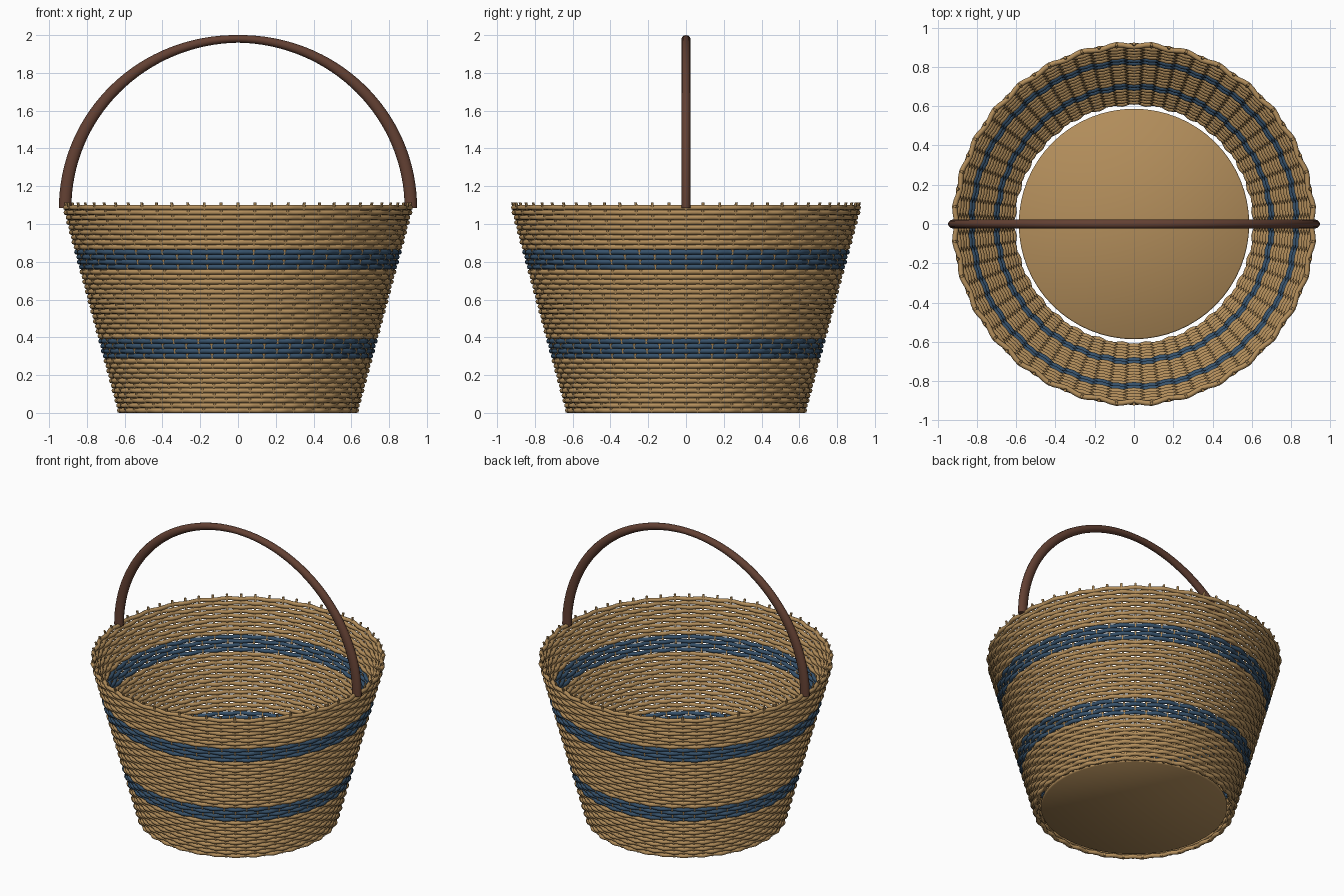
import bpy, bmesh
from math import sin, cos, pi, tau
from mathutils import Vector

if "Cube" in bpy.data.objects:
    bpy.data.objects.remove(bpy.data.objects["Cube"])

ROWS, WAVES, HEIGHT = 42, 32, 1.10
PITCH = HEIGHT / ROWS
STRAND, SWAY = 0.0135, 0.007


def material(name, rgb):
    m = bpy.data.materials.new(name)
    m.use_nodes = True
    m.diffuse_color = (*rgb, 1)
    m.node_tree.nodes["Principled BSDF"].inputs["Base Color"].default_value = (*rgb, 1)
    return m


straw = material("straw", (0.45, 0.27, 0.105))
blue = material("dyed blue", (0.038, 0.085, 0.15))
wood = material("brown wood", (0.125, 0.052, 0.033))


def wall_radius(z):
    return 0.617 + (0.914 - 0.617) * z / HEIGHT


def add_tube(bm, rings, closed):
    """Skin a list of point rings into a tube, looped or capped."""
    loops = [[bm.verts.new(p) for p in ring] for ring in rings]
    n = len(loops[0])
    pairs = list(zip(loops, loops[1:]))
    if closed:
        pairs.append((loops[-1], loops[0]))
    else:
        bm.faces.new(loops[0])
        bm.faces.new(loops[-1])
    for a, b in pairs:
        for i in range(n):
            j = (i + 1) % n
            bm.faces.new((a[i], a[j], b[j], b[i]))


def finish(bm, name, mat):
    bmesh.ops.recalc_face_normals(bm, faces=bm.faces)
    mesh = bpy.data.meshes.new(name)
    bm.to_mesh(mesh)
    bm.free()
    mesh.materials.append(mat)
    ob = bpy.data.objects.new(name, mesh)
    bpy.context.collection.objects.link(ob)
    bpy.ops.object.select_all(action="DESELECT")
    ob.select_set(True)
    bpy.context.view_layer.objects.active = ob
    bpy.ops.object.shade_smooth_by_angle(angle=pi / 3)
    return ob


def weave(name, rows, mat):
    """Stack wavy strands, each passing the stakes opposite to its neighbour."""
    bm = bmesh.new()
    steps, sides = WAVES * 6, 8
    for row in rows:
        z = (row + 0.5) * PITCH
        rings = []
        for s in range(steps):
            t = tau * s / steps
            r = wall_radius(z) + SWAY * cos(WAVES * t + pi * row)
            ring = []
            for k in range(sides):
                a = tau * k / sides
                d = r + STRAND * cos(a)
                ring.append((d * cos(t), d * sin(t), z + STRAND * sin(a)))
            rings.append(ring)
        add_tube(bm, rings, True)
    return finish(bm, name, mat)


# Woven wall with two dyed bands
lower = range(11, 15)
upper = range(29, 33)
weave("woven_wall", [r for r in range(ROWS) if r not in lower and r not in upper], straw)
weave("lower_band", lower, blue)
weave("upper_band", upper, blue)

# Upright stakes, their tips showing above the rim
bm = bmesh.new()
for i in range(WAVES * 2):
    t = tau * i / (WAVES * 2)
    out = Vector((cos(t), sin(t), 0))
    side = Vector((-sin(t), cos(t), 0))
    rings = []
    for z in (0.0, HEIGHT + 0.015):
        c = out * wall_radius(z) + Vector((0, 0, z))
        rings.append([c + 0.008 * (out * cos(tau * k / 6) + side * sin(tau * k / 6))
                      for k in range(6)])
    add_tube(bm, rings, False)
finish(bm, "stakes", straw)

# Floor disc, just clear of the wall
bm = bmesh.new()
add_tube(bm, [[(r * cos(tau * k / 64), r * sin(tau * k / 64), z) for k in range(64)]
              for r, z in ((0.58, 0.01), (0.587, 0.016), (0.587, 0.026), (0.58, 0.032))], False)
finish(bm, "floor", straw)

# Arched handle, thicker toward its ends
bm = bmesh.new()
rings = []
for s in range(65):
    t = pi * s / 64
    centre = Vector((0.915 * cos(t), 0, 1.085 + 0.895 * sin(t)))
    out = Vector((cos(t), 0, sin(t)))
    thick = 0.02 + 0.013 * abs(cos(t))
    rings.append([centre + out * thick * cos(tau * k / 12)
                  + Vector((0, 0.024 * sin(tau * k / 12), 0)) for k in range(12)])
add_tube(bm, rings, False)
finish(bm, "handle", wood)
